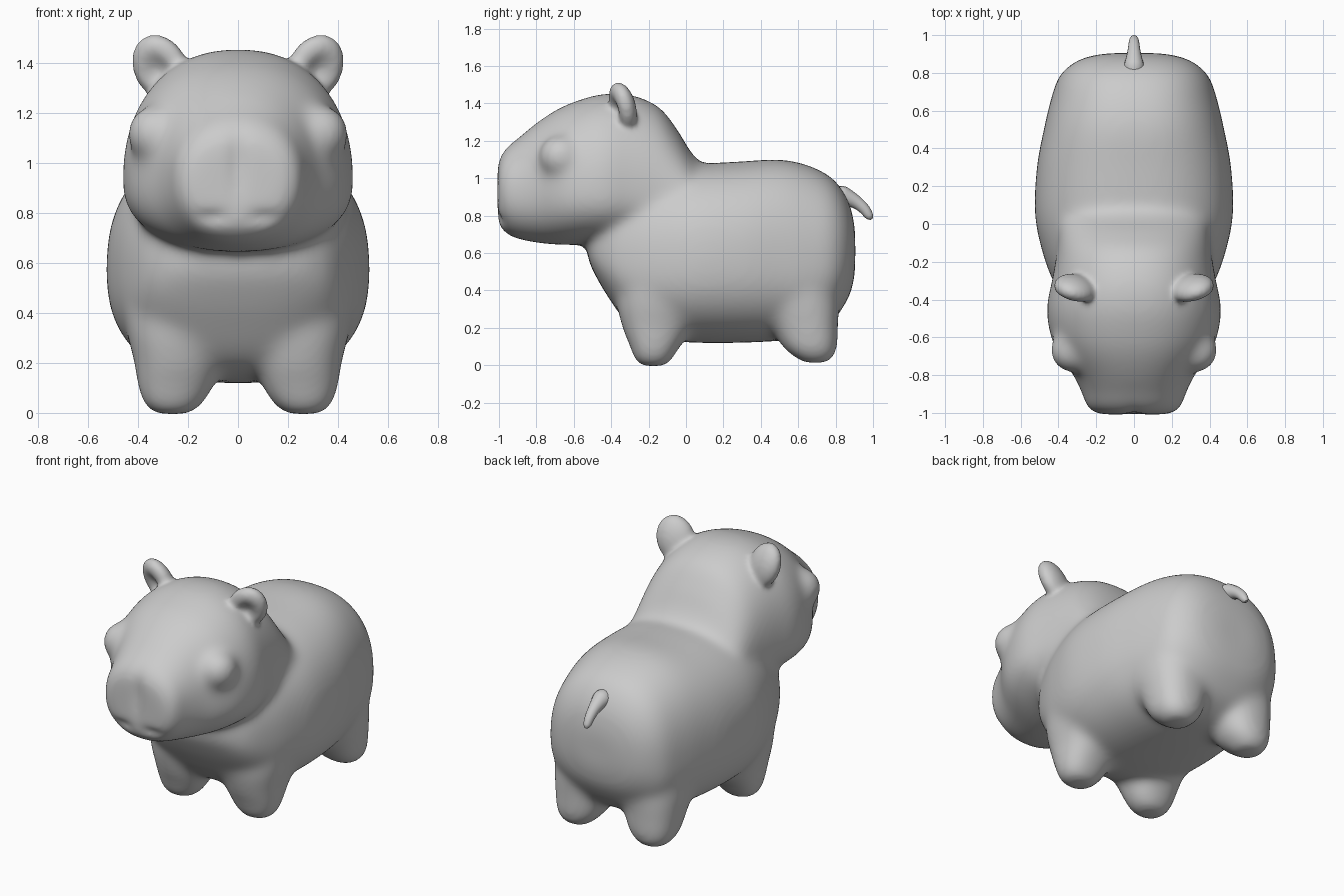
import bpy, bmesh, math
from mathutils import Matrix, Vector

if "Cube" in bpy.data.objects:
    bpy.data.objects.remove(bpy.data.objects["Cube"])


def spline(rows, steps=5):
    """Catmull-Rom interpolation through rows of numbers."""
    out = []
    for i in range(len(rows) - 1):
        a, b = rows[max(i - 1, 0)], rows[i]
        c, d = rows[i + 1], rows[min(i + 2, len(rows) - 1)]
        for k in range(steps):
            t = k / steps
            out.append([q + 0.5 * t * (r - p + t * (2 * p - 5 * q + 4 * r - s
                        + t * (3 * (q - r) + s - p))) for p, q, r, s in zip(a, b, c, d)])
    return out + [list(rows[-1])]


def loft(bm, rows, axis, side=1, power=2.3, n=48):
    """Rows: (position on axis, centre x, half width, low, widest, high)."""
    rings = []
    for t, cx, w, lo, mid, hi in spline(rows):
        ring = []
        for k in range(n):
            a = 2 * math.pi * k / n
            c, s = math.cos(a), math.sin(a)
            x = side * (cx + w * math.copysign(abs(c) ** (2 / power), c))
            h = abs(s) ** (2 / power)
            v = mid + h * (hi - mid) if s > 0 else mid - h * (mid - lo)
            ring.append(bm.verts.new((x, t, v) if axis == 'Y' else (x, v, t)))
        rings.append(ring)
    for r0, r1 in zip(rings, rings[1:]):
        for k in range(n):
            j = (k + 1) % n
            bm.faces.new((r0[k], r0[j], r1[j], r1[k]))
    bm.faces.new(rings[0][::-1])
    bm.faces.new(rings[-1])


def fuse(obj, voxel, rounds):
    """Merge overlapping volumes into one softly blended skin."""
    bpy.context.view_layer.objects.active = obj
    rm = obj.modifiers.new("Fuse", 'REMESH')
    rm.mode, rm.voxel_size, rm.use_smooth_shade = 'VOXEL', voxel, True
    sm = obj.modifiers.new("Soften", 'SMOOTH')
    sm.factor, sm.iterations = 0.5, rounds
    for name in ("Fuse", "Soften"):
        bpy.ops.object.modifier_apply(modifier=name)


bm = bmesh.new()

# Torso
loft(bm, [(-.525, 0, .15, .57, .62, .67), (-.495, 0, .26, .50, .60, .76),
          (-.42, 0, .36, .37, .57, .90), (-.30, 0, .43, .21, .55, 1.0),
          (-.15, 0, .485, .14, .56, 1.05), (.05, 0, .525, .12, .57, 1.075),
          (.30, 0, .515, .12, .57, 1.09), (.50, 0, .478, .13, .56, 1.10),
          (.65, 0, .443, .15, .54, 1.07), (.77, 0, .403, .22, .55, 1.01),
          (.84, 0, .34, .31, .58, .93), (.885, 0, .25, .40, .60, .83),
          (.905, 0, .13, .51, .61, .71)], 'Y', power=2.4)

# Head and muzzle
loft(bm, [(-1.008, 0, .18, .765, .93, 1.08), (-.988, 0, .23, .73, .93, 1.13),
          (-.95, 0, .258, .695, .93, 1.175), (-.90, 0, .274, .675, .92, 1.213),
          (-.80, 0, .322, .655, .92, 1.295), (-.70, 0, .392, .645, .92, 1.362),
          (-.60, 0, .44, .643, .92, 1.408), (-.45, 0, .463, .645, .92, 1.45),
          (-.30, 0, .435, .64, .92, 1.447), (-.15, 0, .41, .60, .90, 1.385),
          (-.05, 0, .405, .60, .85, 1.265), (.05, 0, .40, .60, .80, 1.11),
          (.20, 0, .30, .60, .75, 1.0)], 'Y', power=2.25)

# Legs and eye bulges
front = [(-.006, .262, .07, -.24, -.17, -.11), (.03, .26, .115, -.275, -.17, -.075),
         (.10, .25, .15, -.30, -.17, -.03), (.20, .24, .175, -.34, -.16, .04),
         (.35, .24, .21, -.37, -.13, .14), (.50, .24, .22, -.33, -.10, .16),
         (.60, .22, .12, -.22, -.08, .08)]
rear = [(.012, .26, .07, .63, .69, .76), (.05, .26, .112, .57, .68, .795),
        (.10, .25, .145, .515, .67, .81), (.20, .24, .17, .455, .65, .813),
        (.35, .235, .195, .37, .60, .815), (.50, .23, .20, .35, .57, .77),
        (.60, .22, .12, .42, .57, .70)]
for side in (1, -1):
    loft(bm, front, 'Z', side)
    loft(bm, rear, 'Z', side)
    bmesh.ops.create_uvsphere(bm, u_segments=32, v_segments=16, radius=.118,
                              matrix=Matrix.Translation((side * .327, -.67, 1.115)))

bmesh.ops.recalc_face_normals(bm, faces=bm.faces)
mesh = bpy.data.meshes.new("animal_body")
body = bpy.data.objects.new("animal_body", mesh)
bpy.context.collection.objects.link(body)
bm.to_mesh(mesh)
bm.free()
fuse(body, 0.015, 42)

# Nose groove and mouth dents
for v in body.data.vertices:
    x, y, z = v.co
    if y < -.85:
        groove = math.exp(-(x / .035) ** 2 - ((z - 1.0) / .13) ** 2)
        dent = math.exp(-((abs(x) - .10) / .06) ** 2 - ((z - .785) / .025) ** 2)
        v.co.y += .015 * groove + .02 * dent

# Dished ears
bm = bmesh.new()
bm.from_mesh(body.data)
for side in (1, -1):
    ear = bmesh.ops.create_uvsphere(bm, u_segments=48, v_segments=32, radius=1)["verts"]
    place = (Matrix.Diagonal((side, 1, 1, 1)) @ Matrix.Translation((.309, -.342, 1.378))
             @ Matrix.Rotation(math.radians(18), 4, 'Z')
             @ Matrix.Rotation(math.radians(16), 4, 'X')
             @ Matrix.Rotation(math.radians(20), 4, 'Y'))
    for v in ear:
        x, y, z = v.co
        dish = .05 * math.exp(-((x * x + z * z) / .25)) if y < 0 else 0
        v.co = place @ Vector((x * .114, y * .07 + dish, z * .142))
bmesh.ops.recalc_face_normals(bm, faces=bm.faces)
bm.to_mesh(body.data)
bm.free()
fuse(body, 0.013, 12)
for p in body.data.polygons:
    p.use_smooth = True

# Tail
curve = bpy.data.curves.new("tail", 'CURVE')
curve.dimensions = '3D'
curve.bevel_depth, curve.bevel_resolution, curve.use_fill_caps = 1, 6, True
path = curve.splines.new('NURBS')
points = [(.74, .89, .04), (.82, .91, .06), (.87, .893, .045), (.915, .87, .034),
          (.955, .835, .029), (.975, .805, .025), (.987, .788, .018), (.992, .78, .006)]
path.points.add(len(points) - 1)
for p, (y, z, r) in zip(path.points, points):
    p.co, p.radius = (0, y, z, 1), r
path.use_endpoint_u, path.order_u, path.use_smooth = True, 3, True
tail = bpy.data.objects.new("tail", curve)
bpy.context.collection.objects.link(tail)
